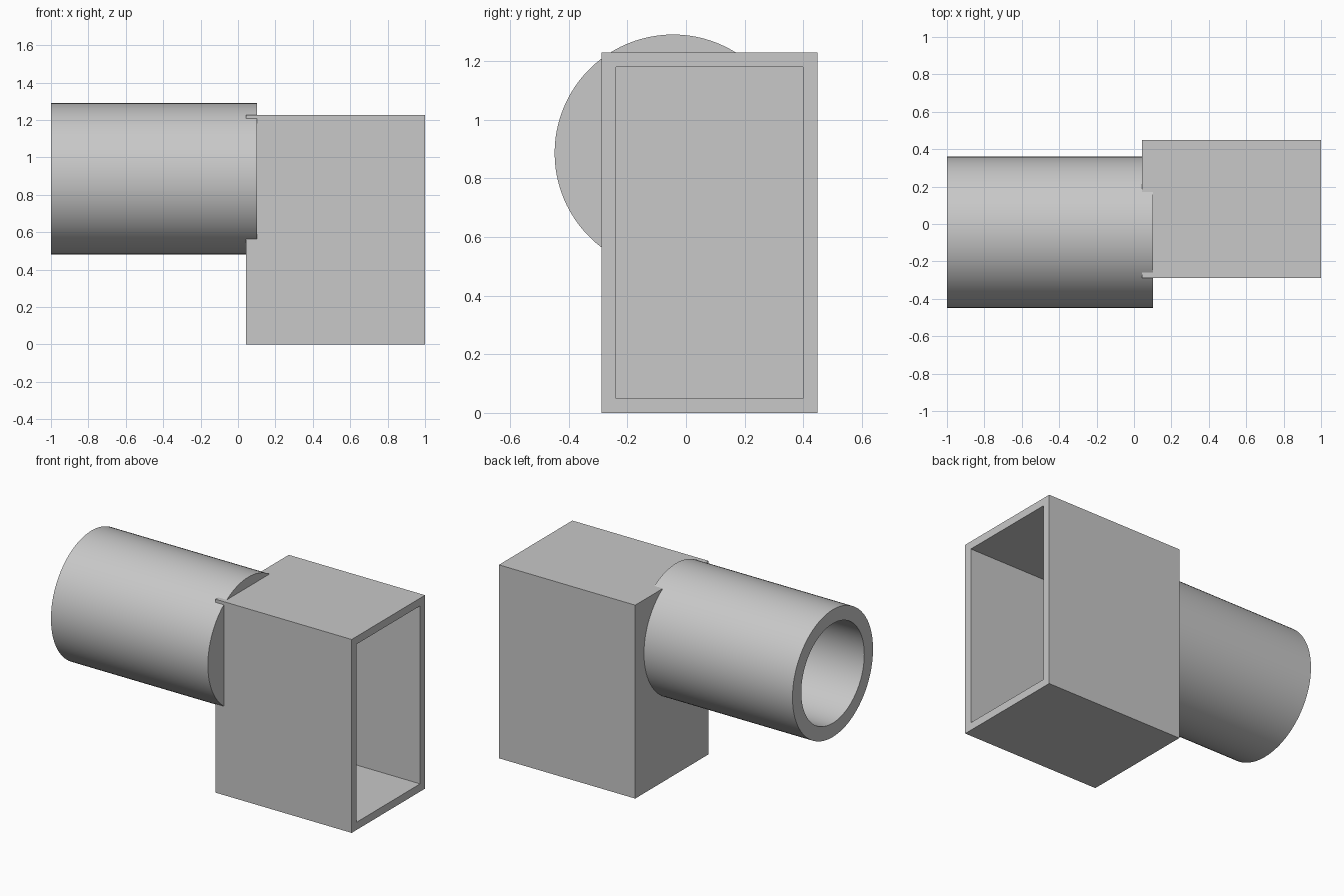
import bpy, bmesh
from math import radians
from mathutils import Matrix, Vector

if "Cube" in bpy.data.objects:
    bpy.data.objects.remove(bpy.data.objects["Cube"], do_unlink=True)

GREY = (0.58, 0.58, 0.58, 1)
grey = bpy.data.materials.new("plain_grey")
grey.use_nodes = True
grey.diffuse_color = GREY
grey.node_tree.nodes["Principled BSDF"].inputs["Base Color"].default_value = GREY


def hollow(bm, direction, wall, depth):
    """Inset the end face pointing along x and sink it into the solid."""
    bm.normal_update()
    end = max(bm.faces, key=lambda f: f.normal.x * direction)
    bmesh.ops.inset_region(bm, faces=[end], thickness=wall, use_even_offset=True)
    floor = bmesh.ops.extrude_discrete_faces(bm, faces=[end])["faces"][0]
    bmesh.ops.translate(bm, verts=floor.verts, vec=(-direction * depth, 0, 0))


def finish(bm, name):
    bmesh.ops.recalc_face_normals(bm, faces=bm.faces)
    mesh = bpy.data.meshes.new(name)
    bm.to_mesh(mesh)
    bm.free()
    mesh.materials.append(grey)
    obj = bpy.data.objects.new(name, mesh)
    bpy.context.collection.objects.link(obj)
    return obj


# Rectangular housing, open on the +x side
low, high = Vector((0.043, -0.288, 0)), Vector((1, 0.448, 1.228))
bm = bmesh.new()
bmesh.ops.create_cube(bm, size=1, matrix=Matrix.Translation((low + high) / 2)
                      @ Matrix.Diagonal((high - low).to_4d()))
hollow(bm, 1, 0.049, 0.896)
finish(bm, "open_housing")

# Round pipe, open on the -x side and let into the housing wall
start, end = -1, 0.102
bm = bmesh.new()
bmesh.ops.create_cone(
    bm, cap_ends=True, segments=96, radius1=0.404, radius2=0.404, depth=end - start,
    matrix=Matrix.Translation(((start + end) / 2, -0.044, 0.886))
    @ Matrix.Rotation(radians(90), 4, "Y"))
hollow(bm, -1, 0.088, 1.06)
pipe = finish(bm, "round_pipe")

bpy.ops.object.select_all(action="DESELECT")
pipe.select_set(True)
bpy.context.view_layer.objects.active = pipe
bpy.ops.object.shade_smooth_by_angle(angle=radians(30))
